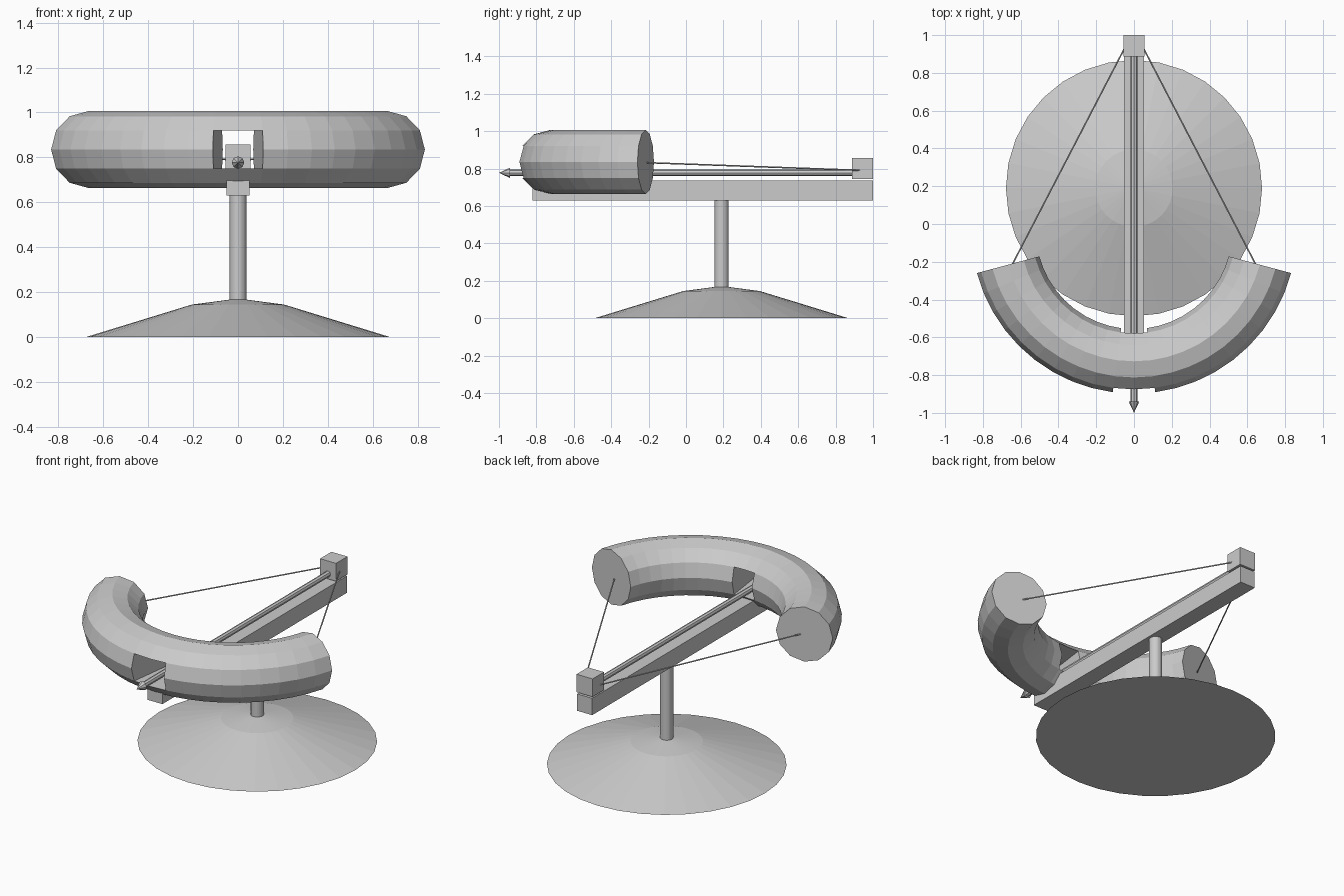
import bpy, bmesh, math
from mathutils import Vector

if "Cube" in bpy.data.objects:
    bpy.data.objects.remove(bpy.data.objects["Cube"])


def make(name, bm):
    bmesh.ops.recalc_face_normals(bm, faces=bm.faces)
    me = bpy.data.meshes.new(name)
    bm.to_mesh(me)
    bm.free()
    ob = bpy.data.objects.new(name, me)
    bpy.context.collection.objects.link(ob)
    return ob


def box(name, lo, hi):
    bm = bmesh.new()
    bmesh.ops.create_cube(bm, size=1)
    for v in bm.verts:
        v.co = [l + (c + 0.5) * (h - l) for c, l, h in zip(v.co, lo, hi)]
    return make(name, bm)


def rod(name, a, b, r1, r2, n):
    a, b = Vector(a), Vector(b)
    bm = bmesh.new()
    bmesh.ops.create_cone(bm, cap_ends=True, segments=n, radius1=r1, radius2=r2, depth=(b - a).length)
    ob = make(name, bm)
    ob.location = (a + b) / 2
    ob.rotation_euler = (b - a).to_track_quat('Z', 'Y').to_euler()
    return ob


# Bow arc: centre, major radius, 12-sided tube radius
CY, CZ, R, T = -0.037, 0.835, 0.69, 0.171


def sweep(name, section, a0, a1):
    """Sweep tube section (angles in degrees) around the arc, capped at both ends."""
    bm = bmesh.new()
    n = round((a1 - a0) / 7.5)
    rings = []
    for i in range(n + 1):
        a = math.radians(a0 + (a1 - a0) * i / n)
        ring = []
        for s in section:
            s = math.radians(s)
            r = R + T * math.cos(s)
            ring.append(bm.verts.new((r * math.sin(a), CY - r * math.cos(a), CZ + T * math.sin(s))))
        rings.append(ring)
    m = len(section)
    for p, q in zip(rings, rings[1:]):
        for j in range(m):
            k = (j + 1) % m
            bm.faces.new((p[j], p[k], q[k], q[j]))
    bm.faces.new(rings[0])
    bm.faces.new(rings[-1])
    return make(name, bm)


# Bow limbs, plus the bridges above and below the arrow slot
full = range(0, 360, 30)
sweep("bow_limb_left", full, -75, -7.5)
sweep("bow_limb_right", full, 7.5, 75)
sweep("slot_bridge_top", range(30, 151, 30), -7.5, 7.5)
sweep("slot_bridge_bottom", range(210, 331, 30), -7.5, 7.5)

# Stock and trigger block
box("stock", (-0.052, -0.82, 0.63), (0.052, 1.0, 0.735))
box("trigger_block", (-0.055, 0.888, 0.745), (0.055, 1.0, 0.857))

# Bolt
rod("bolt_shaft", (0, 0.9, 0.777), (0, -0.94, 0.777), 0.018, 0.018, 8)
rod("bolt_head", (0, -0.94, 0.777), (0, -1.0, 0.777), 0.028, 0, 8)

# Bowstrings
for side, s in (("left", -1), ("right", 1)):
    rod("bowstring_" + side, (s * 0.04, 0.95, 0.79), (s * 0.65, -0.225, 0.832), 0.004, 0.004, 8)

# Domed base and post
bm = bmesh.new()
N = 32
prev = None
for r, z in ((0.678, 0), (0.205, 0.145), (0.037, 0.167), (0.037, 0.64)):
    ring = [bm.verts.new((r * math.cos(2 * math.pi * i / N), 0.19 + r * math.sin(2 * math.pi * i / N), z))
            for i in range(N)]
    if prev:
        for i in range(N):
            k = (i + 1) % N
            bm.faces.new((prev[i], prev[k], ring[k], ring[i]))
    else:
        bm.faces.new(ring)
    prev = ring
bm.faces.new(prev)
make("base_and_post", bm)
